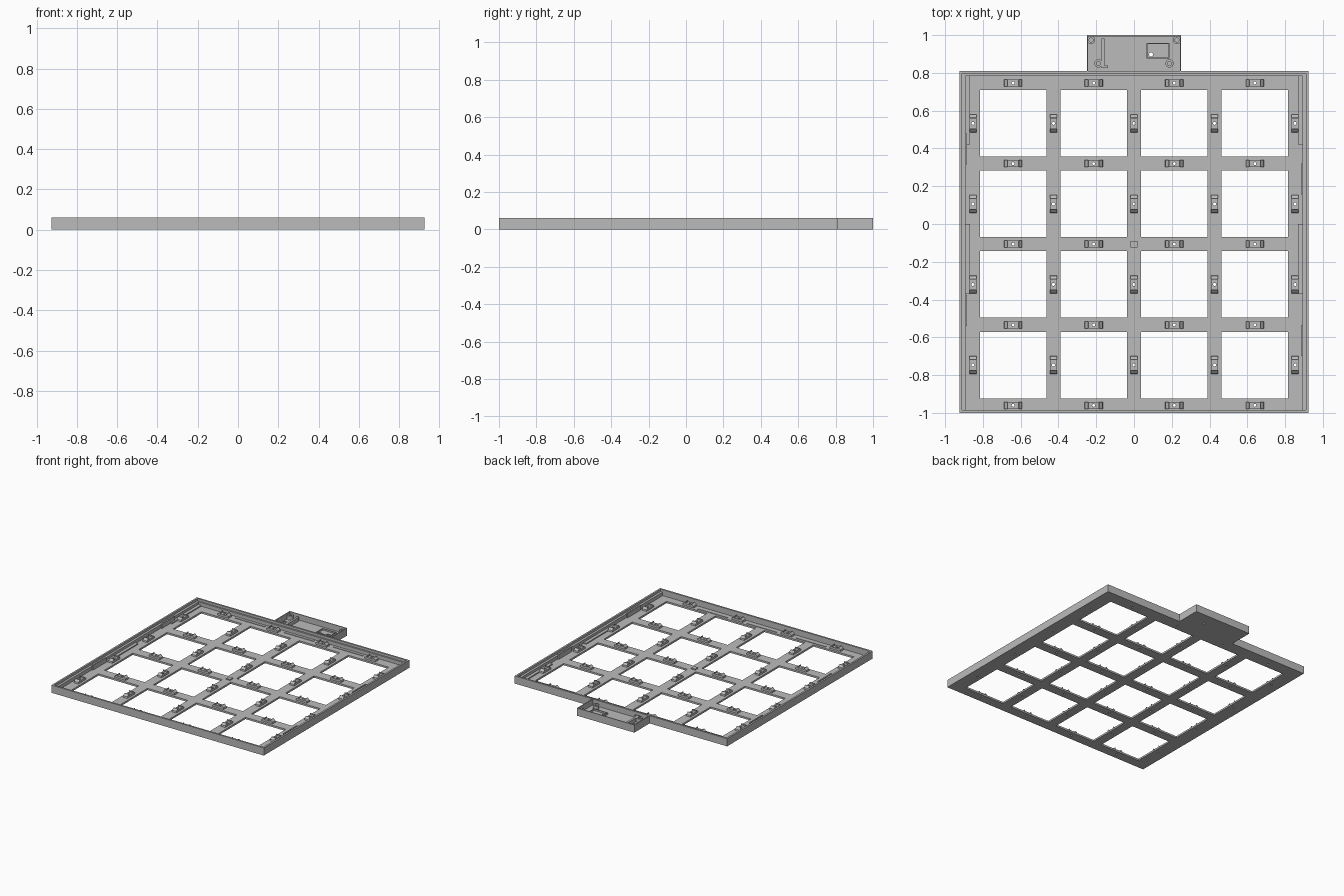
import bpy, bmesh
from math import pi
from mathutils import Matrix, Vector

cube = bpy.data.objects.get("Cube")
if cube:
    bpy.data.objects.remove(cube)

grey = bpy.data.materials.new("plain grey")
grey.use_nodes = True
colour = (0.5, 0.5, 0.5, 1)
grey.diffuse_color = colour
grey.node_tree.nodes["Principled BSDF"].inputs["Base Color"].default_value = colour

PITCH, CY = 0.4265, -0.107      # cell spacing and grid centre in y
FLOOR, TOP = 0.014, 0.06
W, BACK, FRONT = 0.925, 0.81, -1.0
MID = [(i - 1.5) * PITCH for i in range(4)]
LINES = [(i - 2) * PITCH for i in range(5)]


def finish(name, bm):
    bmesh.ops.recalc_face_normals(bm, faces=bm.faces[:])
    mesh = bpy.data.meshes.new(name)
    bm.to_mesh(mesh)
    bm.free()
    mesh.materials.append(grey)
    ob = bpy.data.objects.new(name, mesh)
    bpy.context.collection.objects.link(ob)
    return ob


def box(bm, x0, x1, y0, y1, z0, z1):
    m = Matrix.Translation(((x0 + x1) / 2, (y0 + y1) / 2, (z0 + z1) / 2))
    m = m @ Matrix.Diagonal((x1 - x0, y1 - y0, z1 - z0, 1))
    bmesh.ops.create_cube(bm, size=1, matrix=m)


def boxes(name, items):
    bm = bmesh.new()
    for item in items:
        box(bm, *item)
    return finish(name, bm)


def cylinder(bm, x, y, z0, z1, r, n=16):
    bmesh.ops.create_cone(bm, cap_ends=True, segments=n, radius1=r, radius2=r, depth=z1 - z0,
                          matrix=Matrix.Translation((x, y, (z0 + z1) / 2)))


def prism(bm, profile, width, matrix):
    # extrude an x-z profile along y, centred
    vs = [bm.verts.new(matrix @ Vector((x, -width / 2, z))) for x, z in profile]
    face = bm.faces.new(vs)
    out = bmesh.ops.extrude_face_region(bm, geom=[face])["geom"]
    shift = matrix.to_3x3() @ Vector((0, width, 0))
    bmesh.ops.translate(bm, vec=shift, verts=[g for g in out if isinstance(g, bmesh.types.BMVert)])


def cut(ob, cutter):
    mod = ob.modifiers.new("holes", "BOOLEAN")
    mod.operation = "DIFFERENCE"
    mod.solver = "EXACT"
    mod.object = cutter


# Lattice floor: a grid of faces with the windows left out, extruded up
HALF = 0.176
xs = [-W] + [m + s * HALF for m in MID for s in (-1, 1)] + [W]
ys = [FRONT] + [CY + m + s * HALF for m in MID for s in (-1, 1)] + [BACK]
bm = bmesh.new()
grid = [[bm.verts.new((x, y, 0)) for y in ys] for x in xs]
for i in range(9):
    for j in range(9):
        if not (i % 2 and j % 2):
            bm.faces.new((grid[i][j], grid[i + 1][j], grid[i + 1][j + 1], grid[i][j + 1]))
out = bmesh.ops.extrude_face_region(bm, geom=bm.faces[:])["geom"]
bmesh.ops.translate(bm, vec=(0, 0, FLOOR), verts=[g for g in out if isinstance(g, bmesh.types.BMVert)])
lattice = finish("lattice_floor", bm)

# Rim walls, thin at the front, with an inner ledge on the other three sides
RIM = 0.014
boxes("rim_walls", [
    (-W, -W + RIM, FRONT, BACK, FLOOR, TOP),
    (W - RIM, W, FRONT, BACK, FLOOR, TOP),
    (-W + RIM, W - RIM, BACK - RIM, BACK, FLOOR, TOP),
    (-W + RIM, W - RIM, FRONT, FRONT + RIM, FLOOR, TOP)])
LEDGE = 0.042
boxes("inner_ledge", [
    (-W + RIM, -0.893, FRONT + RIM, BACK - RIM, FLOOR, LEDGE),
    (0.893, W - RIM, FRONT + RIM, BACK - RIM, FLOOR, LEDGE),
    (-0.893, 0.893, 0.784, BACK - RIM, FLOOR, LEDGE)])

# Thin guide ribs along the side walls, mirrored by a half turn
ribs = []
for s in (-1, 1):
    for y0 in (0.315, -0.54):
        a, b = y0, y0 + 0.165
        if s > 0:
            a, b = a - 0.16, b - 0.16
        ribs.append((s * 0.888 - 0.005, s * 0.888 + 0.005, a, b, FLOOR, 0.05))
boxes("side_ribs", ribs)

# Low steps in the floor beside the rim
steps = [(s * 0.881 - 0.012, s * 0.881 + 0.012, y - 0.01, y + 0.36, FLOOR, 0.022)
         for s in (-1, 1) for y in (-0.36, 0.43)]
steps += [(x - 0.13, x + 0.13, y - 0.004, y + 0.004, FLOOR, 0.018)
          for x in (-0.427, 0, 0.427) for y in (0.76, -0.945)]
boxes("floor_steps", steps)

# Clips at the middle of every bar, sloped at both ends
places = [(x, CY + y, 0) for x in MID for y in LINES]
places += [(x, CY + y, pi / 2) for x in LINES for y in MID]
profile = [(-0.048, FLOOR), (0.048, FLOOR), (0.046, 0.026), (0.03, 0.04), (0.026, 0.04),
           (0.026, 0.03), (-0.026, 0.03), (-0.026, 0.04), (-0.03, 0.04), (-0.046, 0.026)]
bm, holes = bmesh.new(), bmesh.new()
for x, y, turn in places:
    prism(bm, profile, 0.037, Matrix.Translation((x, y, 0)) @ Matrix.Rotation(turn, 4, "Z"))
    cylinder(holes, x, y, -0.02, 0.08, 0.008, 12)
clips = finish("bar_clips", bm)
pins = finish("hole_cutter", holes)
pins.hide_render = True
pins.hide_set(True)
cut(lattice, pins)
cut(clips, pins)
boxes("centre_pad", [(-0.018, 0.018, CY - 0.018, CY + 0.018, FLOOR, 0.022)])

# Tray behind the rim
T, END, TW = 0.25, 1.0, 0.007
tray = boxes("tray_floor", [(-T, T, BACK, END, 0, FLOOR)])
boxes("tray_walls", [
    (-T, -T + TW, BACK, END, FLOOR, TOP),
    (T - TW, T, BACK, END, FLOOR, TOP),
    (-T + TW, T - TW, END - TW, END, FLOOR, TOP)])

# Screw posts and their sockets
bm, sockets = bmesh.new(), bmesh.new()
for s in (-1, 1):
    for x, y in ((0.227, 0.974), (0.188, 0.85)):
        cylinder(bm, s * x, y, FLOOR, 0.045, 0.022, 24)
        cylinder(sockets, s * x, y, 0.02, 0.08, 0.011, 16)
posts = finish("screw_posts", bm)
bores = finish("socket_cutter", sockets)
bores.hide_render = True
bores.hide_set(True)
cut(posts, bores)

# Upright divider with a foot, and a small rectangular frame
boxes("tray_divider", [(-0.172, -0.155, 0.825, 0.982, FLOOR, 0.045),
                       (-0.155, -0.138, 0.825, 0.838, FLOOR, 0.045)])
X0, X1, Y0, Y1, B = 0.065, 0.188, 0.876, 0.958, 0.006
boxes("tray_frame", [
    (X0, X1, Y0, Y0 + B, FLOOR, 0.026), (X0, X1, Y1 - B, Y1, FLOOR, 0.026),
    (X0, X0 + B, Y0 + B, Y1 - B, FLOOR, 0.026), (X1 - B, X1, Y0 + B, Y1 - B, FLOOR, 0.026)])
bm = bmesh.new()
cylinder(bm, 0.09, 0.897, -0.02, 0.05, 0.011)
drill = finish("tray_hole_cutter", bm)
drill.hide_render = True
drill.hide_set(True)
cut(tray, drill)
